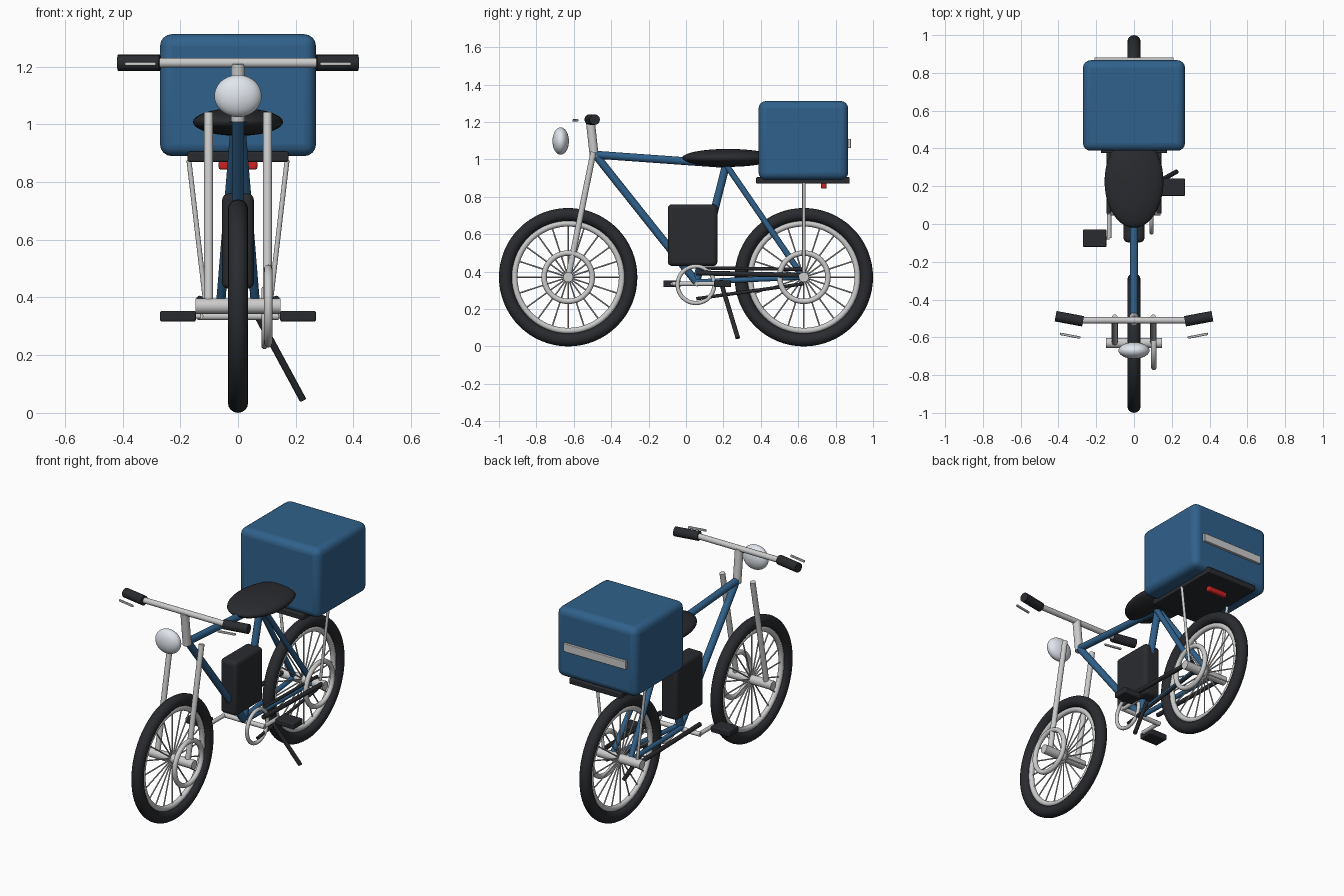
import bpy, math
from mathutils import Vector

if "Cube" in bpy.data.objects:
    bpy.data.objects.remove(bpy.data.objects["Cube"])


def material(name, rgb):
    m = bpy.data.materials.new(name)
    m.diffuse_color = (*rgb, 1)
    m.use_nodes = True
    m.node_tree.nodes["Principled BSDF"].inputs["Base Color"].default_value = m.diffuse_color
    return m


BLUE = material("blue paint", (0.03, 0.12, 0.26))
DARK = material("dark rubber", (0.022, 0.024, 0.028))
RED = material("red lens", (0.6, 0.015, 0.015))
LENS = material("pale lens", (0.75, 0.79, 0.85))


def finish(name, mat=None):
    o = bpy.context.object
    o.name = name
    if mat:
        o.data.materials.append(mat)
    bpy.ops.object.shade_smooth_by_angle(angle=math.radians(40))
    return o


def tube(name, a, b, r, mat=None, sides=20):
    a, b = Vector(a), Vector(b)
    d = b - a
    bpy.ops.mesh.primitive_cylinder_add(
        vertices=sides, radius=r, depth=d.length, location=(a + b) / 2,
        rotation=d.to_track_quat('Z', 'Y').to_euler())
    return finish(name, mat)


def pair(name, a, b, r, mat=None):
    for side, s in (("left", -1), ("right", 1)):
        tube(f"{side}_{name}", (s * a[0], *a[1:]), (s * b[0], *b[1:]), r, mat)


def ring(name, loc, major, minor, mat=None):
    bpy.ops.mesh.primitive_torus_add(
        location=loc, rotation=(0, math.pi / 2, 0), major_radius=major,
        minor_radius=minor, major_segments=64, minor_segments=16)
    return finish(name, mat)


def box(name, lo, hi, bevel, mat=None, rot=0):
    lo, hi = Vector(lo), Vector(hi)
    bpy.ops.mesh.primitive_cube_add(size=1, location=(lo + hi) / 2)
    o = bpy.context.object
    o.scale = hi - lo
    bpy.ops.object.transform_apply(location=False, rotation=False, scale=True)
    o.rotation_euler.z = rot
    mod = o.modifiers.new("round", 'BEVEL')
    mod.width, mod.segments = bevel, 4
    return finish(name, mat)


def ellipsoid(name, loc, radii, mat=None):
    bpy.ops.mesh.primitive_uv_sphere_add(segments=40, ring_count=20, radius=1, location=loc)
    bpy.context.object.scale = radii
    bpy.ops.object.transform_apply(location=False, rotation=False, scale=True)
    return finish(name, mat)


# Wheels with tyre, rim, hub, disc ring and spokes
for end, y in (("front", -0.63), ("rear", 0.63)):
    c = Vector((0, y, 0.37))
    ring(f"{end}_tyre", c, 0.335, 0.035, DARK)
    ring(f"{end}_rim", c, 0.287, 0.016)
    ring(f"{end}_disc_ring", c + Vector((0.105, 0, 0)), 0.129, 0.0145)
    tube(f"{end}_hub", c - Vector((0.147, 0, 0)), c + Vector((0.147, 0, 0)), 0.027)
    for i in range(20):
        a = math.tau * i / 20
        d = Vector((0, math.cos(a), math.sin(a)))
        tube(f"{end}_spoke_{i + 1}", c + d * 0.02, c + d * 0.285, 0.004, sides=8)

# Frame tubes
BB, HEAD, SEAT = (0, 0.055, 0.345), (0, -0.485, 1.025), (0, 0.215, 0.975)
tube("top_tube", HEAD, SEAT, 0.021, BLUE)
tube("down_tube", HEAD, BB, 0.021, BLUE)
tube("seat_tube", BB, SEAT, 0.021, BLUE)
pair("seat_stay", (0.012, 0.215, 0.97), (0.06, 0.62, 0.38), 0.016, BLUE)
pair("chain_stay", (0.015, 0.055, 0.345), (0.06, 0.62, 0.37), 0.014, BLUE)

# Fork, stem and handlebar
pair("fork_leg", (0.102, -0.63, 0.37), (0.102, -0.495, 1.04), 0.016)
tube("stem", (0, -0.49, 1.01), (0, -0.512, 1.21), 0.024)
tube("handlebar", (-0.33, -0.51, 1.213), (0.33, -0.51, 1.213), 0.017)
pair("grip", (0.27, -0.515, 1.213), (0.415, -0.488, 1.213), 0.028, DARK)
for side, s in (("left", -1), ("right", 1)):
    x = s * 0.338
    box(f"{side}_brake_lever", (x - 0.055, -0.598, 1.203), (x + 0.055, -0.585, 1.215),
        0.004, rot=s * 0.19)

# Headlight
ellipsoid("headlight", (0, -0.67, 1.098), (0.082, 0.044, 0.073), LENS)

# Saddle
ellipsoid("seat", (0, 0.225, 1.008), (0.156, 0.245, 0.048), DARK)

# Battery
box("battery", (-0.055, -0.097, 0.43), (0.055, 0.168, 0.76), 0.022, DARK)

# Rack, cargo box, reflective strip and tail light
box("rack", (-0.175, 0.375, 0.87), (0.175, 0.875, 0.905), 0.006, DARK)
box("cargo_box", (-0.27, 0.388, 0.89), (0.27, 0.867, 1.312), 0.04, BLUE)
box("reflective_strip", (-0.21, 0.86, 1.06), (0.21, 0.882, 1.11), 0.003)
box("tail_light", (-0.067, 0.722, 0.843), (0.067, 0.752, 0.874), 0.008, RED)
pair("rack_strut", (0.17, 0.63, 0.875), (0.112, 0.63, 0.38), 0.0085)

# Drivetrain: chainring, axle, chain runs and side bars
ring("chainring", (0.092, 0.053, 0.33), 0.098, 0.011)
tube("crank_axle", (-0.14, 0.06, 0.335), (0.14, 0.06, 0.335), 0.014)
tube("upper_chain", (0.092, 0.055, 0.42), (0.092, 0.63, 0.412), 0.009, DARK)
tube("lower_chain", (0.092, 0.055, 0.255), (0.092, 0.63, 0.335), 0.009, DARK)
pair("side_bar", (0.132, 0.055, 0.393), (0.132, 0.62, 0.38), 0.013, DARK)

# Cranks and pedals
for side, s in (("left", -1), ("right", 1)):
    y = 0.06 + s * 0.135
    tube(f"{side}_crank", (s * 0.132, 0.06, 0.335), (s * 0.132, y, 0.335), 0.012)
    tube(f"{side}_pedal_pin", (s * 0.13, y, 0.335), (s * 0.18, y, 0.335), 0.008)
    x = s * 0.208
    box(f"{side}_pedal", (x - 0.062, y - 0.046, 0.317), (x + 0.062, y + 0.046, 0.353), 0.006, DARK)

# Kickstand
tube("kickstand", (0.06, 0.185, 0.35), (0.225, 0.277, 0.045), 0.012, DARK)
